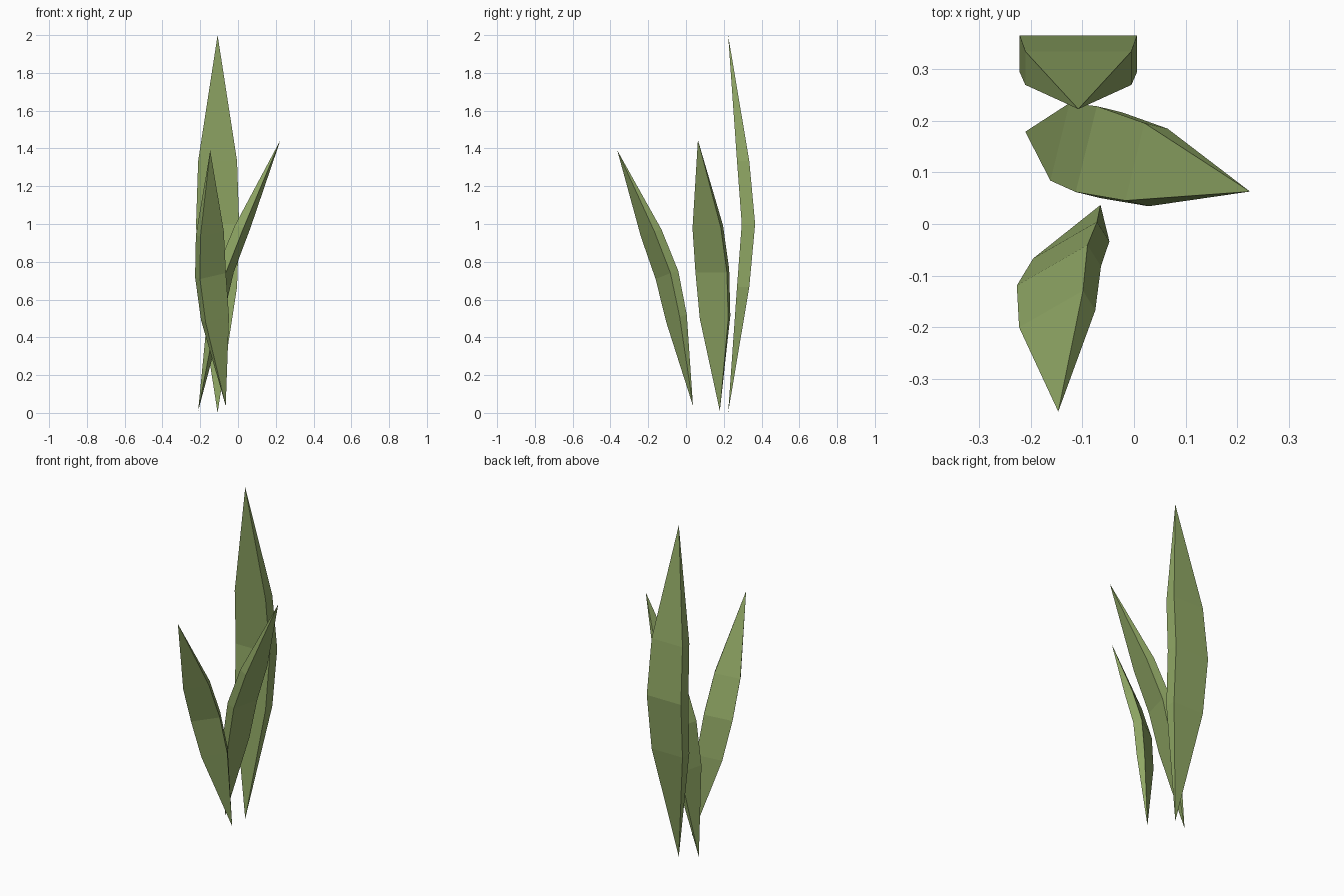
import bpy, bmesh
from mathutils import Vector

if "Cube" in bpy.data.objects:
    bpy.data.objects.remove(bpy.data.objects["Cube"])

green = bpy.data.materials.new("leaf_green")
green.diffuse_color = (0.28, 0.39, 0.13, 1)
green.use_nodes = True
green.node_tree.nodes["Principled BSDF"].inputs["Base Color"].default_value = green.diffuse_color

# fraction of length, half width, inner bow, outer bow (per unit of length)
SECTIONS = [(1/3, 0.0515, 0.0235, 0.056),
            (1/2, 0.057, 0.036, 0.0715),
            (2/3, 0.0515, 0.0235, 0.056)]


def leaf(name, base, tip, back):
    """Four-sided bowed blade, pointed at both ends, bulging towards 'back'."""
    base, tip, back = Vector(base), Vector(tip), Vector(back)
    axis = tip - base
    size = axis.length
    along = axis.normalized()
    out = (back - along * back.dot(along)).normalized()
    side = out.cross(along)
    bm = bmesh.new()
    rings = []
    for f, w, inner, outer in SECTIONS:
        centre = base + axis * f
        rings.append([bm.verts.new(centre + size * (side * sx * w + out * d))
                      for sx, d in ((-1, inner), (1, inner), (1, outer), (-1, outer))])
    b, t = bm.verts.new(base), bm.verts.new(tip)
    for i in range(4):
        j = (i + 1) % 4
        bm.faces.new((b, rings[0][j], rings[0][i]))
        for lo, hi in zip(rings, rings[1:]):
            bm.faces.new((lo[i], lo[j], hi[j], hi[i]))
        bm.faces.new((rings[-1][i], rings[-1][j], t))
    bmesh.ops.recalc_face_normals(bm, faces=bm.faces)
    me = bpy.data.meshes.new(name)
    bm.to_mesh(me)
    bm.free()
    me.materials.append(green)
    bpy.context.collection.objects.link(bpy.data.objects.new(name, me))


# Three leaves of the plant
leaf("tall_leaf", (-0.108, 0.223, 0), (-0.108, 0.223, 2), (0, 1, 0))
leaf("right_leaf", (-0.211, 0.179, 0.01), (0.225, 0.063, 1.445), (-0.97, 0.237, 0.3))
leaf("front_leaf", (-0.065, 0.037, 0.037), (-0.147, -0.364, 1.39), (-0.053, 0.084, 0.021))
